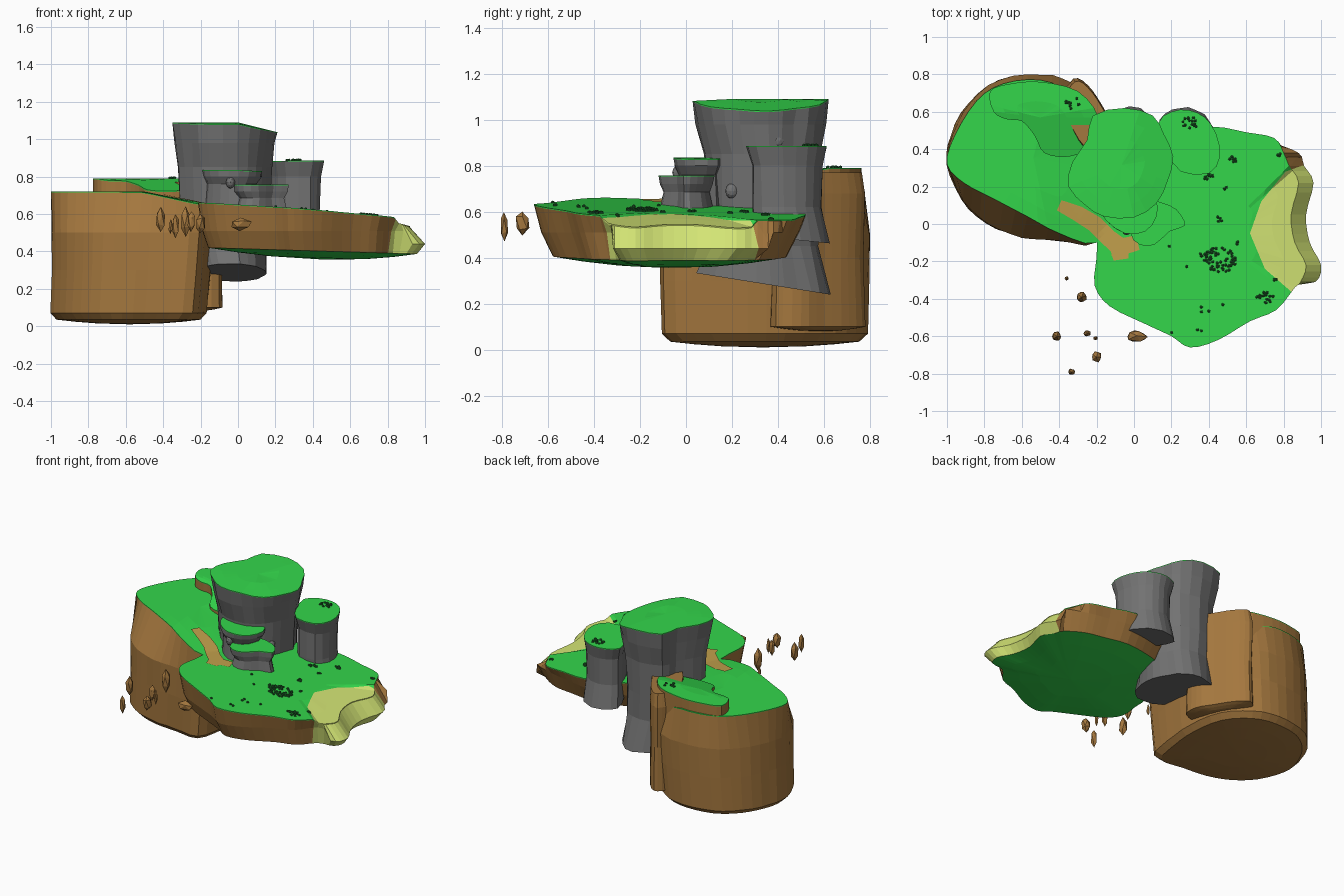
import bpy, bmesh, math, random
from mathutils import Vector, Matrix
from mathutils.bvhtree import BVHTree

if "Cube" in bpy.data.objects:
    bpy.data.objects.remove(bpy.data.objects["Cube"])

random.seed(4)


def mat(name, *rgb):
    m = bpy.data.materials.new(name)
    lin = [((c / 255 + 0.055) / 1.055) ** 2.4 for c in rgb]
    m.diffuse_color = (*lin, 1)
    m.use_nodes = True
    m.node_tree.nodes["Principled BSDF"].inputs["Base Color"].default_value = m.diffuse_color
    return m


MATS = [mat("grass", 51, 214, 75), mat("earth", 164, 119, 62), mat("stone", 114, 114, 114),
        mat("sand", 217, 235, 120), mat("path", 194, 160, 76), mat("shrub", 32, 100, 44)]
GRASS, EARTH, STONE, SAND, PATH, SHRUB = range(6)
TREES = []


def finish(name, bm, ground=False):
    if ground:
        TREES.append(BVHTree.FromBMesh(bm))
    me = bpy.data.meshes.new(name)
    bm.to_mesh(me)
    bm.free()
    for m in MATS:
        me.materials.append(m)
    ob = bpy.data.objects.new(name, me)
    bpy.context.collection.objects.link(ob)


def ground(x, y):
    hits = [t.ray_cast(Vector((x, y, 3)), Vector((0, 0, -1)))[0] for t in TREES]
    return max([h.z for h in hits if h] or [0.6])


def spline(pts, k=3):
    """Closed Catmull-Rom outline with k samples per control point."""
    out, n = [], len(pts)
    for i in range(n):
        a, b, c, d = [Vector(pts[(i + j - 1) % n]) for j in range(4)]
        for s in range(k):
            t = s / k
            out.append(0.5 * (2 * b + (c - a) * t + (2 * a - 5 * b + 4 * c - d) * t * t
                              + (3 * b - a - 3 * c + d) * t ** 3))
    return out


def ring(pts, z, sx=1.0, sy=None, dx=0, dy=0, jit=0.0, k=3):
    sy = sx if sy is None else sy
    o = spline(pts, k)
    c = sum(o, Vector((0, 0))) / len(o)
    res = []
    for p in o:
        j = 1 + random.uniform(-jit, jit)
        x, y = c.x + (p.x - c.x) * sx * j + dx, c.y + (p.y - c.y) * sy * j + dy
        res.append(Vector((x, y, z(x, y) if callable(z) else z)))
    return res


def loft(rings, bands, caps, zf=None, drop=0.0):
    """Skin rings from top to bottom; the caps are shrinking rings closed at a centre."""
    bm = bmesh.new()
    vs = [[bm.verts.new(p) for p in r] for r in rings]
    n = len(rings[0])

    def skin(a, b, m):
        for i in range(n):
            bm.faces.new((a[i], a[(i + 1) % n], b[(i + 1) % n], b[i])).material_index = m

    for a, b, m in zip(vs, vs[1:], bands):
        skin(a, b, m)
    for src, r, m, top in ((vs[0], rings[0], caps[0], True), (vs[-1], rings[-1], caps[1], False)):
        c = sum(r, Vector()) / n
        prev = src
        for f in (0.75, 0.45, 0.0):
            pts = [c + (p - c) * f for p in r] if f else [c.copy()]
            for p in pts:
                if top and zf:
                    p.z = zf(p.x, p.y)
                elif not top:
                    p.z -= drop * (1 - f * f)
            cur = [bm.verts.new(p) for p in pts]
            if f:
                skin(prev, cur, m)
            else:
                for i in range(n):
                    bm.faces.new((prev[i], prev[(i + 1) % n], cur[0])).material_index = m
            prev = cur
    bmesh.ops.recalc_face_normals(bm, faces=bm.faces)
    return bm


# Tall earth island on the left
outer = [(-1, .32), (-.92, .12), (-.78, -.01), (-.6, -.08), (-.4, -.1), (-.2, -.11), (-.14, .1),
         (-.12, .35), (-.17, .6), (-.32, .76), (-.5, .81), (-.72, .78), (-.88, .66), (-.98, .48)]
rim = [(-1, .32), (-.91, .22), (-.76, .14), (-.57, .04), (-.4, -.05), (-.2, -.1), (-.1, .1),
       (-.08, .35), (-.18, .57), (-.33, .7), (-.5, .77), (-.7, .75), (-.84, .66), (-.96, .47)]
hill = lambda x, y: .72 - .2 * max(0, x + .5) - .04 * max(0, .1 - y)
finish("left_island", loft(
    [ring(rim, hill), ring(rim, lambda x, y: hill(x, y) - .005),
     ring(outer, .5, .98, jit=.008), ring(outer, .3, .96, .97, -.01, jit=.008),
     ring(outer, .07, .945, .955, -.025, jit=.008), ring(outer, .035, .87, .88, -.025)],
    [GRASS, EARTH, EARTH, EARTH, EARTH], (GRASS, EARTH), hill, .025), True)

# Raised terrace and the rock slab leaning on the back
terrace = [(-.77, .71), (-.75, .6), (-.68, .56), (-.6, .55), (-.53, .47), (-.48, .38), (-.35, .36),
           (-.22, .42), (-.19, .57), (-.3, .71), (-.5, .76), (-.66, .75)]
step = lambda x, y: .79 - .28 * max(0, .6 - y)
finish("terrace", loft([ring(terrace, step), ring(terrace, lambda x, y: step(x, y) - .005),
                        ring(terrace, .6)], [GRASS, EARTH], (GRASS, EARTH), step), True)
slab_rock = [(-.38, .6), (-.36, .73), (-.3, .78), (-.22, .71), (-.15, .6), (-.09, .5), (-.1, .39), (-.25, .38)]
finish("back_rock", loft([ring(slab_rock, .77, .92), ring(slab_rock, .68, jit=.02),
                          ring(slab_rock, .4, .95, jit=.02), ring(slab_rock, .1, 1.0)],
                         [EARTH] * 3, (EARTH, EARTH), None, .02))

# Thin island on the right, cut along the beach line
shore = [(-.19, -.05), (-.2, -.18), (-.21, -.33), (-.13, -.44), (.05, -.53), (.2, -.6), (.3, -.66),
         (.45, -.62), (.62, -.52), (.76, -.46), (.86, -.34), (.97, -.31), (1.0, -.22), (.94, -.1),
         (.92, .05), (.96, .22), (.91, .31), (.88, .38), (.75, .46), (.6, .49), (.42, .52), (.2, .48),
         (.02, .4), (-.12, .2)]
beach = [(.85, -.37), (.7, -.24), (.62, -.05), (.68, .12), (.81, .28), (.92, .32)]
edges = []
for (ax, ay), (bx, by) in zip(beach, beach[1:]):
    edges.append((Vector((ax, ay, 0)), Vector((by - ay, ax - bx, 0)).normalized()))


def in_beach(p):
    return all((p - a).dot(n) > -1e-4 for a, n in edges)


def meadow(x, y):
    z = .635 - .075 * x - .03 * y
    return z - .15 * max(0, x - .66) if in_beach(Vector((x, y, 0))) else z


def tip(x, y):
    return x > .9 or (x > .86 and y > 0)


top_line = [(x - .08 if tip(x, y) else x, y) for x, y in shore]
mid_line = [(x, y) if tip(x, y) else (.35 + (x - .35) * .96, -.05 + (y + .05) * .95) for x, y in shore]
bm = loft([ring(top_line, meadow), ring(top_line, lambda x, y: meadow(x, y) - .005),
           ring(mid_line, lambda x, y: .44 if x > .89 else .51),
           ring(shore, lambda x, y: .415 - .03 * x, .92, .86)],
          [GRASS, EARTH, EARTH], (GRASS, GRASS), meadow, .045)
for a, n in edges:
    bmesh.ops.bisect_plane(bm, geom=bm.verts[:] + bm.edges[:] + bm.faces[:], plane_co=a, plane_no=n)
bm.normal_update()
for f in bm.faces:
    underside = f.material_index == GRASS and f.normal.z < 0
    if in_beach(f.calc_center_median()) and not underside:
        f.material_index = SAND
finish("right_island", bm, True)

# Trodden path draped over both islands
bm = bmesh.new()
for line in (((-.4, .1, .03), (-.3, .055, .042), (-.21, .0, .045), (-.14, -.07, .045), (-.08, -.12, .05), (-.07, -.19, .04)),
             ((-.12, -.12, .05), (-.06, -.12, .045), (.02, -.1, .04))):
    rows = []
    for (ax, ay, aw), (bx, by, bw) in zip(line, line[1:]):
        d = Vector((ay - by, bx - ax)).normalized()
        for s in range(5):
            t = s / 4
            w = aw + (bw - aw) * t
            row = []
            for e in (-1, -.5, 0, .5, 1):
                x, y = ax + (bx - ax) * t + d.x * e * w, ay + (by - ay) * t + d.y * e * w
                row.append(bm.verts.new((x, y, ground(x, y) + .006)))
            rows.append(row)
    for a, b in zip(rows, rows[1:]):
        for i in range(4):
            bm.faces.new((a[i], b[i], b[i + 1], a[i + 1])).material_index = PATH
finish("path", bm)


# Grey rock columns with grass caps: outline, top height, (height, scale x, scale y, dx, dy) levels
def column(name, pts, top, levels, drop=.0):
    rings = [ring(pts, top, k=2), ring(pts, lambda x, y: top(x, y) - .005, 1.0, k=2)]
    rings += [ring(pts, z, sx, sy, dx, dy, .03, 2) for z, sx, sy, dx, dy in levels]
    finish(name, loft(rings, [GRASS] + [STONE] * len(levels), (GRASS, STONE), top, drop), True)


column("tall_column",
       [(-.35, .2), (-.26, .1), (-.16, .04), (0, .035), (.12, .11), (.18, .23), (.21, .36), (.16, .48),
        (.1, .58), (-.05, .62), (-.22, .58), (-.25, .45), (-.33, .33)],
       lambda x, y: 1.09 - .25 * max(0, x) - .05 * max(0, .2 - y),
       [(.98, .95, .95, 0, 0), (.85, .88, .84, 0, .01), (.62, .84, .82, 0, .01), (.45, .76, .8, .01, .01),
        (lambda x, y: .34 - .16 * max(0, y), .7, .98, .03, .01)])
column("side_column",
       [(.17, .4), (.25, .28), (.4, .27), (.46, .36), (.44, .48), (.38, .57), (.29, .61), (.2, .6), (.13, .54)],
       lambda x, y: .885 + .01 * (x - .3),
       [(.8, .88, .88, 0, 0), (.62, .86, .86, 0, 0), (lambda x, y: .5 - .1 * (y - .25), .95, .95, 0, .02)])
column("upper_step",
       [(-.19, .1), (-.15, .02), (-.05, -.05), (.06, -.04), (.12, .04), (.11, .14), (-.04, .18), (-.16, .17)],
       lambda x, y: .835 - .05 * max(0, x),
       [(.8, .98, .98, 0, 0), (.76, .82, .82, 0, 0), (.6, .92, .92, 0, 0)])
column("lower_step",
       [(-.02, -.04), (.03, -.11), (.11, -.11), (.19, -.04), (.27, -.01), (.25, .05), (.19, .1), (.05, .12)],
       lambda x, y: .757,
       [(.72, .97, .97, 0, 0), (.685, .82, .82, 0, 0), (.6, .98, .98, 0, 0)])


def blob(bm, loc, size, m, sub=1):
    mx = Matrix.Translation(loc) @ Matrix.Diagonal((*size, 1))
    r = bmesh.ops.create_icosphere(bm, subdivisions=sub, radius=1, matrix=mx)
    for f in {f for v in r["verts"] for f in v.link_faces}:
        f.material_index = m
    return r["verts"]


# Rounded knobs in the stone
bm = bmesh.new()
for loc in ((.155, .4, .91), (.115, .2, .69), (-.04, -.03, .77)):
    blob(bm, loc, (.025, .03, .034), STONE, 2)
finish("stone_knobs", bm)

# Floating earth chunks
bm = bmesh.new()
for x, y, z, sx, sy, sz in ((-.36, -.29, .53, .012, .012, .04), (-.28, -.39, .56, .03, .032, .075),
                            (-.415, -.6, .57, .028, .026, .062), (-.25, -.585, .56, .02, .018, .06),
                            (-.205, -.61, .55, .013, .012, .05), (-.2, -.71, .55, .03, .032, .055),
                            (-.335, -.79, .54, .02, .018, .065), (.015, -.6, .545, .058, .033, .035)):
    for v in blob(bm, (x, y, z), (sx, sy, sz), EARTH):
        v.co += Vector([random.uniform(-.12, .12) * s for s in (sx, sy, sz)])
finish("floating_chunks", bm)

# Small shrubs: x, y, spread, count
bm = bmesh.new()
for x, y, r, n in ((.46, -.19, .09, 60), (.7, -.39, .045, 18), (.3, .54, .045, 16), (.53, .35, .025, 8),
                   (.4, .25, .03, 8), (.49, .19, .01, 3), (.45, .02, .025, 4), (-.33, .65, .045, 10),
                   (.77, .37, .015, 4), (.38, -.46, .03, 3), (.48, -.43, .005, 1), (.35, -.57, .02, 2),
                   (.2, -.58, .005, 1), (.28, -.23, .005, 1), (.35, -.17, .02, 3), (.19, -.12, .005, 1),
                   (.55, -.1, .01, 2), (.75, -.3, .02, 3)):
    for _ in range(n):
        a, q = random.uniform(0, 6.283), r * math.sqrt(random.random())
        px, py = x + q * math.cos(a), y + q * .75 * math.sin(a)
        blob(bm, (px, py, ground(px, py) + .003), (.009, .009, .008), SHRUB)
finish("shrubs", bm)
